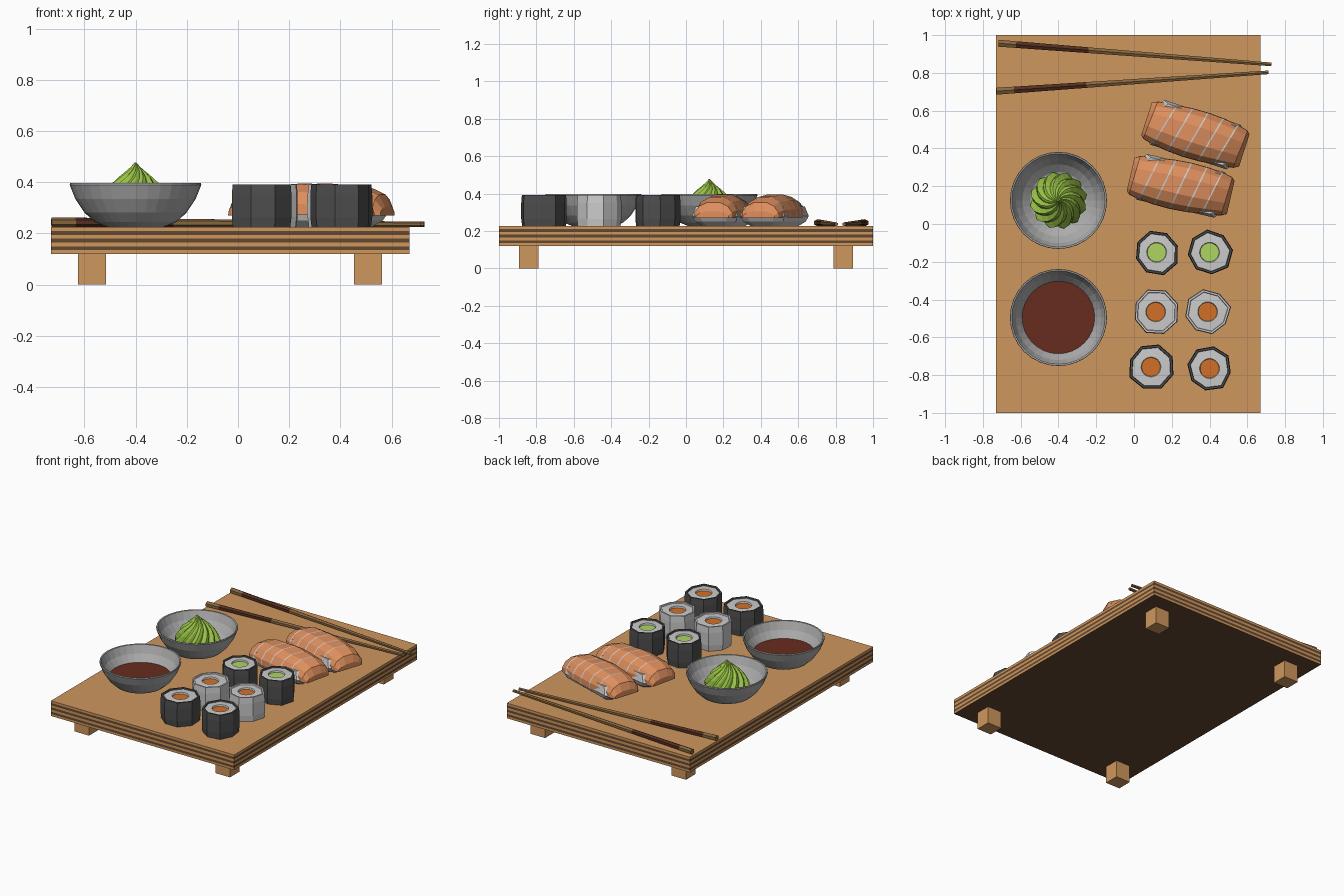
import bpy, bmesh, math, random
from mathutils import Vector, Matrix

if "Cube" in bpy.data.objects:
    bpy.data.objects.remove(bpy.data.objects["Cube"])

random.seed(4)
TAU = math.tau


def mat(name, r, g, b):
    m = bpy.data.materials.new(name)
    m.diffuse_color = (r, g, b, 1)
    m.use_nodes = True
    m.node_tree.nodes["Principled BSDF"].inputs["Base Color"].default_value = m.diffuse_color
    return m


WOOD = mat("light_wood", 0.62, 0.31, 0.11)
DARK = mat("dark_wood", 0.13, 0.065, 0.028)
STICK = mat("stick_wood", 0.25, 0.135, 0.05)
GRIP = mat("stick_grip", 0.09, 0.028, 0.014)
NORI = mat("seaweed", 0.075, 0.075, 0.075)
RICE = mat("rice", 0.6, 0.6, 0.6)
BOWL = mat("bowl_grey", 0.42, 0.42, 0.42)
SALMON = mat("salmon", 0.72, 0.27, 0.11)
ORANGE = mat("carrot", 0.65, 0.16, 0.02)
GREEN = mat("cucumber", 0.42, 0.66, 0.12)
WASABI = mat("wasabi_green", 0.32, 0.55, 0.06)
SAUCE = mat("soy_sauce", 0.14, 0.025, 0.013)


def loft(name, rings, mats, bands=None, caps=(0, 0), matrix=None):
    """Skin closed rings of equal length; bands gives a material index per band."""
    bm = bmesh.new()
    loops = [[bm.verts.new(p) for p in ring] for ring in rings]
    n = len(loops[0])
    for i, (a, b) in enumerate(zip(loops, loops[1:])):
        for j in range(n):
            k = (j + 1) % n
            f = bm.faces.new((a[j], a[k], b[k], b[j]))
            f.material_index = bands[i] if bands else 0
    for loop, idx in ((loops[0][::-1], caps[0]), (loops[-1], caps[1])):
        bm.faces.new(loop).material_index = idx
    bmesh.ops.recalc_face_normals(bm, faces=bm.faces)
    me = bpy.data.meshes.new(name)
    bm.to_mesh(me)
    bm.free()
    for m in mats:
        me.materials.append(m)
    ob = bpy.data.objects.new(name, me)
    if matrix:
        ob.matrix_world = matrix
    bpy.context.collection.objects.link(ob)
    return ob


def circle(r, z, n):
    return [(r * math.cos(TAU * i / n), r * math.sin(TAU * i / n), z) for i in range(n)]


def rect(x0, x1, y0, y1, z):
    return [(x0, y0, z), (x1, y0, z), (x1, y1, z), (x0, y1, z)]


# board with alternating wood layers, dark underneath
TOP = 0.225
loft("board", [rect(-0.73, 0.67, -1, 1, 0.12 + 0.015 * i) for i in range(8)],
     [WOOD, DARK], [i % 2 for i in range(7)], caps=(1, 0))

# feet
for sx, x in (("left", -0.57), ("right", 0.508)):
    for sy, y in (("front", -0.84), ("back", 0.84)):
        loft(f"foot_{sy}_{sx}", [rect(x - 0.055, x + 0.055, y - 0.052, y + 0.052, z)
                                 for z in (0, 0.12)], [WOOD])

# bowls
bowl_profile = [(0.11, 0.225), (0.16, 0.245), (0.2, 0.282), (0.235, 0.335), (0.257, 0.39),
                (0.255, 0.397), (0.247, 0.395), (0.226, 0.342), (0.191, 0.293),
                (0.15, 0.258), (0.1, 0.243)]
for name, y in (("wasabi_bowl", 0.125), ("sauce_bowl", -0.495)):
    loft(name, [circle(r, z, 32) for r, z in bowl_profile], [BOWL],
         matrix=Matrix.Translation((-0.4, y, 0)))

# soy sauce surface
loft("soy_sauce", [circle(0.17, 0.28, 32), circle(0.192, 0.297, 32)], [SAUCE],
     matrix=Matrix.Translation((-0.4, -0.495, 0)))


# wasabi swirl: fluted cone twisting towards its tip
def swirl_ring(r, z, twist, lobes=12):
    pts = []
    for i in range(lobes * 3):
        a = TAU * i / (lobes * 3) + twist
        rr = r * (1.0, 0.93, 0.82)[i % 3]
        pts.append((rr * math.cos(a), rr * math.sin(a), z))
    return pts


swirl = [(0.142, 0.25), (0.152, 0.285), (0.143, 0.32), (0.122, 0.36), (0.095, 0.395),
         (0.066, 0.42), (0.038, 0.443), (0.016, 0.463), (0.003, 0.477)]
loft("wasabi", [swirl_ring(r, z, 0.2 * i) for i, (r, z) in enumerate(swirl)], [WASABI],
     matrix=Matrix.Translation((-0.4, 0.125, 0)))


# sushi rolls: uneven octagonal wrap, rice ring, sunken round filling
def roll(name, x, y, wrap, filling, angle):
    corners = [0.122 * random.uniform(0.93, 1.05) for _ in range(8)]

    def octagon(scale, z):
        c = [Vector((r * scale * math.cos(TAU * i / 8), r * scale * math.sin(TAU * i / 8), z))
             for i, r in enumerate(corners)]
        out = []
        for i in range(8):
            out += [c[i], (c[i] + c[(i + 1) % 8]) / 2]
        return out

    rings = [octagon(0.96, TOP), octagon(1.0, 0.265), octagon(1.0, 0.35),
             octagon(0.97, 0.392), octagon(0.88, 0.392), octagon(0.86, 0.384),
             circle(0.053, 0.386, 16), circle(0.05, 0.376, 16)]
    loft(name, rings, [wrap, RICE, filling], [0, 0, 0, 0, 0, 1, 1], caps=(0, 2),
         matrix=Matrix.Translation((x, y, 0)) @ Matrix.Rotation(angle, 4, 'Z'))


for i, (x, y, w, f, a) in enumerate([
        (0.12, -0.15, NORI, GREEN, 0.3), (0.40, -0.15, NORI, GREEN, 0.1),
        (0.115, -0.465, RICE, ORANGE, 0.35), (0.39, -0.465, RICE, ORANGE, 0.2),
        (0.09, -0.757, NORI, ORANGE, 0.45), (0.40, -0.765, NORI, ORANGE, 0.6)]):
    roll(f"sushi_roll_{i + 1}", x, y, w, f, a)


# nigiri: rice block with a draped, striped salmon slice
def block(hx, hy, z):
    return [(hx, -hy * .6, z), (hx, hy * .6, z), (hx * .85, hy, z), (-hx * .85, hy, z),
            (-hx, hy * .6, z), (-hx, -hy * .6, z), (-hx * .85, -hy, z), (hx * .85, -hy, z)]


slice_section = [(-0.132, 0.272), (-0.13, 0.315), (-0.1, 0.362), (-0.045, 0.39),
                 (0.045, 0.392), (0.1, 0.362), (0.13, 0.315), (0.132, 0.272)]


def slice_ring(x, width, drop, shear):
    return [(x + shear * y, y * width, 0.268 + (z - 0.268) * drop) for y, z in slice_section]


def nigiri(name, x, y, angle):
    m = Matrix.Translation((x, y, 0)) @ Matrix.Rotation(math.radians(angle), 4, 'Z')
    loft(name + "_rice", [block(0.19, 0.08, TOP), block(0.23, 0.112, 0.25),
                          block(0.25, 0.124, 0.28), block(0.22, 0.11, 0.33)],
         [RICE], matrix=m)
    rings, bands = [slice_ring(-0.272, 0.68, 0.3, 0), slice_ring(-0.25, 0.8, 0.68, 0.05)], [0]
    for k in range(5):
        c = -0.17 + 0.085 * k
        s = 1 - 0.1 * abs(k - 2) ** 2 / 4
        for dx in (-0.004, 0.004):
            rings.append(slice_ring(c + dx, s, s * (1.0 if k % 2 else 1.03), 0.22))
        bands += [0, 1]
    rings += [slice_ring(0.25, 0.8, 0.68, 0.05), slice_ring(0.272, 0.68, 0.3, 0)]
    bands += [0, 0]
    loft(name + "_salmon", rings, [SALMON, RICE], bands, matrix=m)


nigiri("nigiri_back", 0.325, 0.473, -18)
nigiri("nigiri_front", 0.247, 0.202, -13)


# chopsticks: tapered hexagonal rods with a dark grip band
def chopstick(name, start, end):
    a, b = Vector((*start, TOP + 0.019)), Vector((*end, TOP + 0.011))
    side = (b - a).cross(Vector((0, 0, 1))).normalized()
    rings = []
    for t in (0, 0.065, 0.33, 1):
        c, r = a.lerp(b, t), 0.021 + (0.011 - 0.021) * t
        rings.append([c + side * r * math.cos(TAU * i / 6 + TAU / 12)
                      + Vector((0, 0, r * 0.9 * math.sin(TAU * i / 6 + TAU / 12)))
                      for i in range(6)])
    loft(name, rings, [STICK, GRIP], [0, 1, 0])


chopstick("chopstick_back", (-0.718, 0.957), (0.727, 0.845))
chopstick("chopstick_front", (-0.728, 0.703), (0.712, 0.803))
